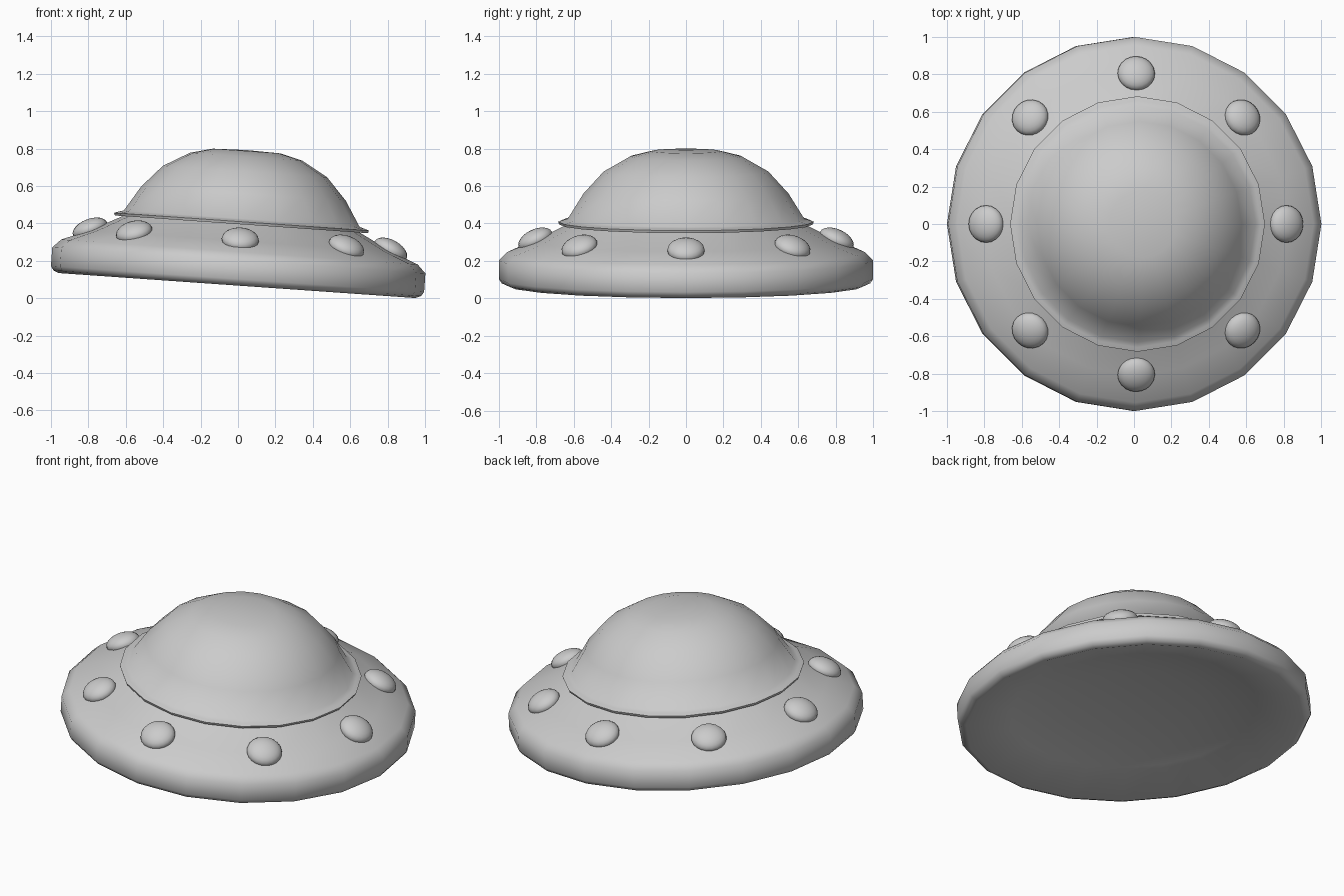
import bpy, bmesh, math
from mathutils import Matrix, Vector

if "Cube" in bpy.data.objects:
    bpy.data.objects.remove(bpy.data.objects["Cube"])

SIDES = 20
# Whole craft leans 4 degrees toward +x
LEAN = Matrix.Translation((-0.005, 0, 0.068)) @ Matrix.Rotation(math.radians(4), 4, 'Y')

grey = bpy.data.materials.new("mid grey")
grey.diffuse_color = (0.6, 0.6, 0.6, 1)
grey.use_nodes = True
grey.node_tree.nodes["Principled BSDF"].inputs["Base Color"].default_value = grey.diffuse_color


def finish(name, bm, angle):
    bmesh.ops.recalc_face_normals(bm, faces=bm.faces)
    bm.transform(LEAN)
    me = bpy.data.meshes.new(name)
    bm.to_mesh(me)
    bm.free()
    me.materials.append(grey)
    ob = bpy.data.objects.new(name, me)
    bpy.context.collection.objects.link(ob)
    bpy.ops.object.select_all(action='DESELECT')
    ob.select_set(True)
    bpy.context.view_layer.objects.active = ob
    bpy.ops.object.shade_smooth_by_angle(angle=math.radians(angle))
    return ob


def lathe(name, profile, angle=60):
    """Spin (radius, z) points around z; points at radius 0 become poles."""
    bm = bmesh.new()
    rings = []
    for r, z in profile:
        n = SIDES if r > 0 else 1
        rings.append([bm.verts.new((r * math.cos(2 * math.pi * k / SIDES),
                                    r * math.sin(2 * math.pi * k / SIDES), z))
                      for k in range(n)])
    for a, b in zip(rings, rings[1:]):
        for k in range(SIDES):
            n = (k + 1) % SIDES
            if len(a) == 1:
                bm.faces.new((a[0], b[n], b[k]))
            elif len(b) == 1:
                bm.faces.new((a[k], a[n], b[0]))
            else:
                bm.faces.new((a[k], a[n], b[n], b[k]))
    return finish(name, bm, angle)


# Saucer hull, collar and dome as one skin, with a dished underside
lathe("saucer_body", [
    (0, 0.145), (0.4, 0.13), (0.7, 0.08),                          # underside
    (0.955, 0.0), (0.985, 0.012), (1.0, 0.035), (1.0, 0.135),      # edge
    (0.955, 0.18), (0.81, 0.238), (0.635, 0.328),                  # upper slope
    (0.678, 0.328), (0.683, 0.342), (0.660, 0.350), (0.632, 0.358),  # collar
    (0.548, 0.493), (0.44, 0.611), (0.30, 0.691), (0.18, 0.721), (0, 0.726)], angle=48)

# Eight squashed lamps seated on the slope
for i in range(8):
    bm = bmesh.new()
    place = (Matrix.Rotation(i * math.pi / 4, 4, 'Z')
             @ Matrix.Translation((0.805, 0, 0.246))
             @ Matrix.Rotation(math.radians(25), 4, 'Y')
             @ Matrix.Diagonal((0.098, 0.10, 0.055, 1)))
    bmesh.ops.create_uvsphere(bm, u_segments=20, v_segments=12, radius=1, matrix=place)
    finish(f"lamp_{i + 1}", bm, 60)
